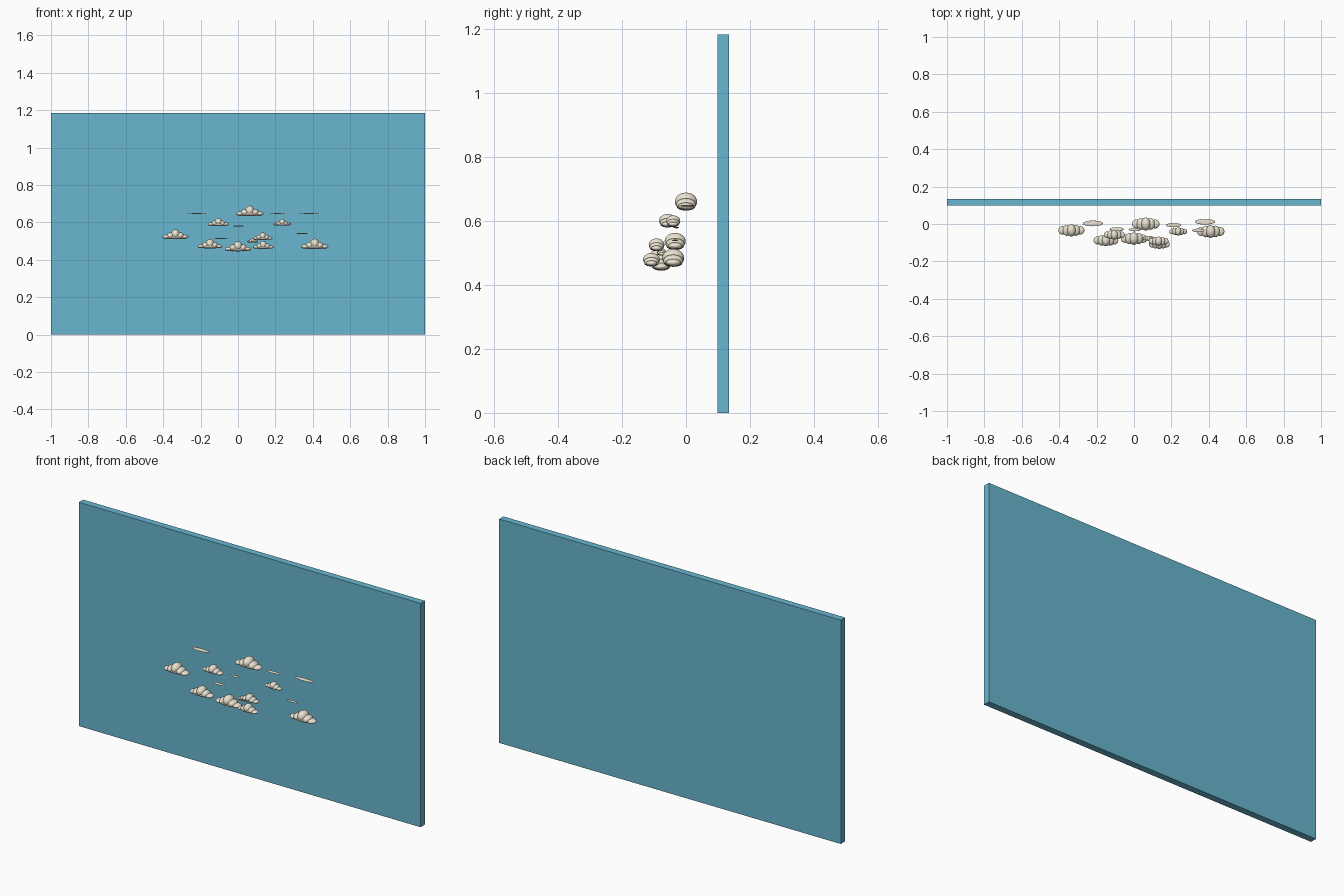
import bpy, bmesh, math
from mathutils import Matrix


def material(name, rgb):
    m = bpy.data.materials.new(name)
    m.diffuse_color = (*rgb, 1)
    return m


SKY = material("sky_blue", (0.14, 0.47, 0.63))
CREAM = material("cloud_cream", (0.82, 0.76, 0.63))


def finish(name, bm, mat, smooth):
    me = bpy.data.meshes.new(name)
    bm.to_mesh(me)
    bm.free()
    me.materials.append(mat)
    for p in me.polygons:
        p.use_smooth = smooth
    ob = bpy.data.objects.new(name, me)
    bpy.context.collection.objects.link(ob)


def ellipsoid(bm, pos, size):
    bmesh.ops.create_uvsphere(bm, u_segments=20, v_segments=12, radius=1,
                              matrix=Matrix.Translation(pos) @ Matrix.Diagonal((*size, 1)))


# Backdrop panel
bm = bmesh.new()
bmesh.ops.create_cube(bm, size=1, matrix=Matrix.Translation((0, 0.116, 0.592))
                      @ Matrix.Diagonal((2, 0.036, 1.184, 1)))
finish("sky_panel", bm, SKY, False)

# Puffs of one cloud of width 1: x, z, then radii
PUFFS = [(0.0, 0.19, 0.17, 0.235, 0.19),
         (-0.18, 0.13, 0.15, 0.21, 0.13), (0.18, 0.13, 0.15, 0.21, 0.13),
         (-0.34, 0.09, 0.16, 0.16, 0.08), (0.34, 0.09, 0.16, 0.16, 0.08),
         (0.0, 0.09, 0.42, 0.2, 0.09)]

# Puffy clouds: x, y, base z, width
CLOUDS = [(0.063, 0.0, 0.633, 0.148), (-0.105, -0.058, 0.58, 0.112),
          (0.236, -0.04, 0.582, 0.094), (-0.335, -0.034, 0.51, 0.14),
          (-0.15, -0.088, 0.46, 0.132), (0.0, -0.078, 0.445, 0.142),
          (0.132, -0.092, 0.506, 0.105), (0.135, -0.108, 0.458, 0.112),
          (0.41, -0.04, 0.457, 0.147), (0.078, -0.077, 0.492, 0.06)]
for i, (x, y, z, w) in enumerate(CLOUDS):
    bm = bmesh.new()
    for px, pz, rx, ry, rz in PUFFS:
        ellipsoid(bm, (x + px * w, y, z + pz * w), (rx * w, ry * w, rz * w))
    finish(f"cloud_{i + 1}", bm, CREAM, True)

# Thin wisps: x, y, z, width
WISPS = [(-0.22, 0.003, 0.648, 0.108), (0.212, -0.006, 0.648, 0.082),
         (0.38, 0.012, 0.648, 0.108), (0.003, -0.03, 0.58, 0.064),
         (-0.092, -0.028, 0.514, 0.076), (0.343, -0.034, 0.54, 0.066)]
for i, (x, y, z, w) in enumerate(WISPS):
    bm = bmesh.new()
    ellipsoid(bm, (x, y, z), (w / 2, w * 0.14, 0.0025))
    finish(f"wisp_{i + 1}", bm, CREAM, True)
